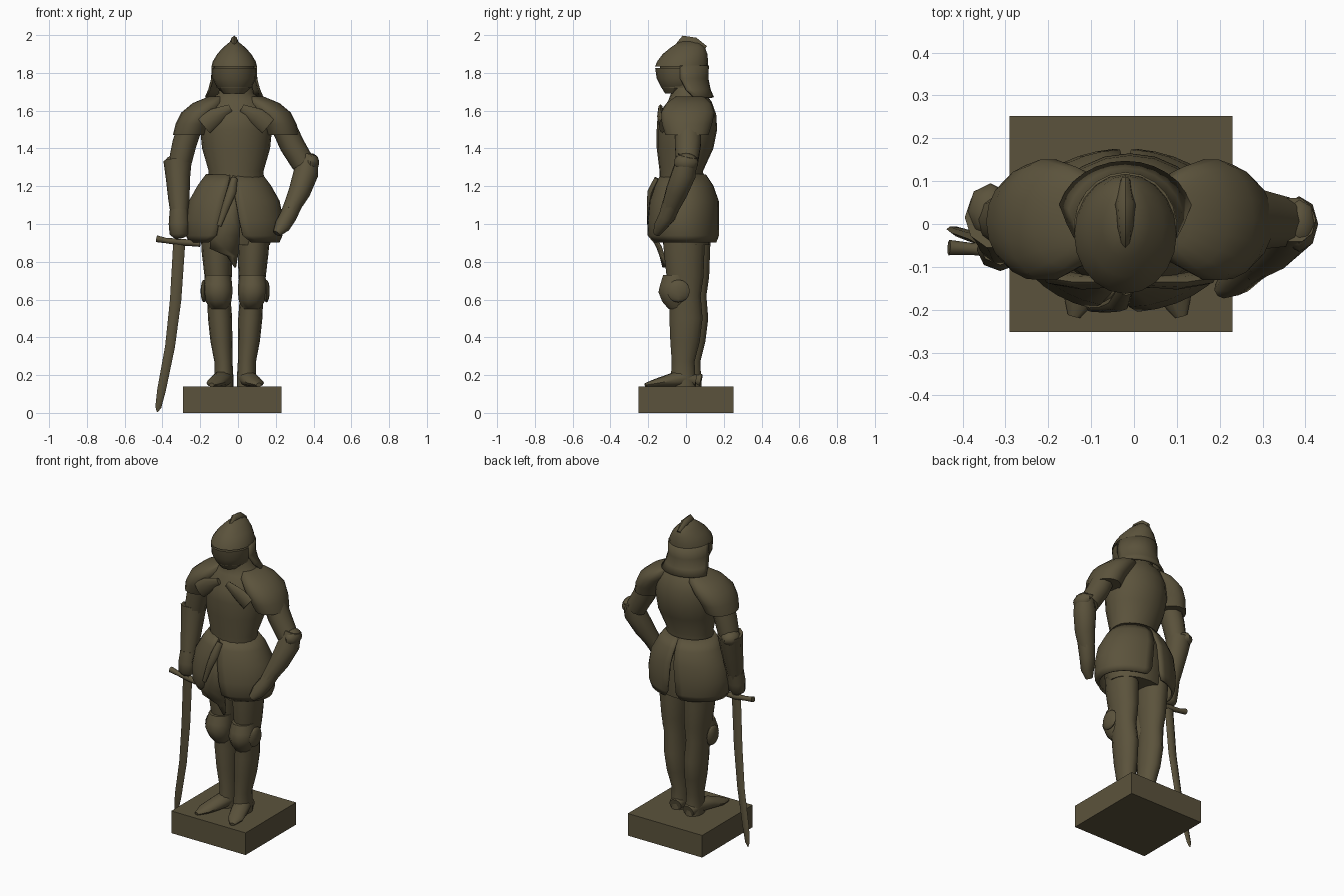
import bpy
import bmesh
from math import cos, sin, pi, radians
from mathutils import Vector

default_cube = bpy.data.objects.get("Cube")
if default_cube:
    bpy.data.objects.remove(default_cube, do_unlink=True)

# Single aged bronze colour
bronze = bpy.data.materials.new("aged_bronze")
bronze.use_nodes = True
bronze.diffuse_color = (.105, .086, .045, 1)
bronze.node_tree.nodes["Principled BSDF"].inputs["Base Color"].default_value = bronze.diffuse_color

X_AXIS, Y_AXIS, Z_AXIS = Vector((1, 0, 0)), Vector((0, 1, 0)), Vector((0, 0, 1))
SIDES = (("left", 1), ("right", -1))


def finish(name, bm, angle=50):
    bmesh.ops.recalc_face_normals(bm, faces=bm.faces)
    mesh = bpy.data.meshes.new(name)
    bm.to_mesh(mesh)
    bm.free()
    mesh.materials.append(bronze)
    obj = bpy.data.objects.new(name, mesh)
    bpy.context.collection.objects.link(obj)
    bpy.ops.object.select_all(action="DESELECT")
    obj.select_set(True)
    bpy.context.view_layer.objects.active = obj
    bpy.ops.object.shade_smooth_by_angle(angle=radians(angle))
    return obj


def skin(bm, loops, closed):
    """Bridge successive vertex loops with quads."""
    count = len(loops[0])
    for low, high in zip(loops, loops[1:]):
        for i in range(count if closed else count - 1):
            j = (i + 1) % count
            bm.faces.new((low[i], low[j], high[j], high[i]))


def stack(name, rings, sides=16, mid=-.01):
    """Horizontal ellipses: z, x, y, half width, half depth."""
    bm = bmesh.new()
    loops = []
    for z, x, y, rx, ry in rings:
        angles = [2 * pi * i / sides for i in range(sides)]
        loops.append([bm.verts.new((mid + x + rx * cos(a), y + ry * sin(a), z)) for a in angles])
    skin(bm, loops, True)
    bm.faces.new(loops[0])
    bm.faces.new(loops[-1])
    return finish(name, bm)


def sweep(name, rings, sides=10, ref=Y_AXIS):
    """Ellipses square to a path: x, y, z, width, thickness towards ref."""
    bm = bmesh.new()
    points = [Vector(r[:3]) for r in rings]
    loops = []
    for i, ring in enumerate(rings):
        ahead = points[min(i + 1, len(points) - 1)] - points[max(i - 1, 0)]
        ahead.normalize()
        u = ref.cross(ahead).normalized()
        v = ahead.cross(u)
        angles = [2 * pi * k / sides for k in range(sides)]
        loops.append([bm.verts.new(points[i] + u * ring[3] * cos(a) + v * ring[4] * sin(a)) for a in angles])
    skin(bm, loops, True)
    bm.faces.new(loops[0])
    bm.faces.new(loops[-1])
    return finish(name, bm)


def shell(name, rings, mid, steps=12, thickness=.012):
    """Open curved plate: z, y, half width, half depth, start and end angle."""
    bm = bmesh.new()
    loops = []
    for z, y, rx, ry, start, end in rings:
        angles = [radians(start + (end - start) * i / steps) for i in range(steps + 1)]
        loops.append([bm.verts.new((mid + rx * cos(a), y + ry * sin(a), z)) for a in angles])
    skin(bm, loops, False)
    obj = finish(name, bm)
    solid = obj.modifiers.new("thickness", "SOLIDIFY")
    solid.thickness = thickness
    solid.offset = 0
    return obj


def ball(name, centre, size, segments=12):
    bm = bmesh.new()
    bmesh.ops.create_uvsphere(bm, u_segments=segments, v_segments=8, radius=1)
    bmesh.ops.scale(bm, vec=size, verts=bm.verts)
    bmesh.ops.translate(bm, vec=centre, verts=bm.verts)
    return finish(name, bm)


# Plinth
bm = bmesh.new()
bmesh.ops.create_cube(bm, size=1)
bmesh.ops.scale(bm, vec=(.52, .505, .14), verts=bm.verts)
bmesh.ops.translate(bm, vec=(-.03, 0, .07), verts=bm.verts)
finish("plinth", bm, 30)

# Breastplate and neck
stack("breastplate", [
    (1.2, 0, -.02, .15, .12), (1.28, 0, -.025, .145, .115), (1.4, 0, -.005, .18, .15),
    (1.5, 0, .005, .19, .16), (1.58, 0, .005, .185, .155), (1.65, 0, .02, .15, .115),
    (1.69, 0, .01, .095, .09), (1.78, 0, -.01, .075, .08)], 20)

# Helmet: skull, visor below the eye slit, core behind it, flared neck guard
HEAD = -.02
stack("helmet_skull", [
    (1.835, 0, -.023, .12, .14), (1.86, 0, -.018, .114, .135), (1.9, 0, -.005, .09, .118),
    (1.935, 0, .01, .058, .09), (1.965, 0, .015, .022, .05)], 20, HEAD)
stack("helmet_core", [(1.72, 0, -.015, .095, .115), (1.86, 0, -.015, .108, .125)], 20, HEAD)
stack("visor", [
    (1.69, 0, -.035, .06, .075), (1.73, 0, -.03, .095, .105), (1.77, 0, -.028, .115, .127),
    (1.825, 0, -.025, .117, .138)], 20, HEAD)
shell("neck_guard", [
    (1.84, -.01, .115, .125, -10, 190), (1.77, -.01, .117, .123, -10, 190),
    (1.71, .0, .132, .125, 0, 180), (1.67, .01, .155, .132, 15, 165)], HEAD)
sweep("helmet_crest", [
    (HEAD, -.05, 1.935, .012, .015), (HEAD, -.01, 1.965, .018, .033),
    (HEAD, .045, 1.96, .024, .028), (HEAD, .1, 1.925, .012, .02)], 8, Z_AXIS)

# Shoulder capes with chest flaps
for label, s in SIDES:
    stack(label + "_pauldron", [
        (1.47, s * .245, .005, .09, .115), (1.53, s * .225, .005, .095, .135),
        (1.59, s * .19, .01, .1, .143), (1.64, s * .14, .015, .09, .12),
        (1.675, s * .095, .02, .05, .075)], 18)
    sweep(label + "_chest_flap", [
        (s * .17 - .01, -.125, 1.52, .05, .018), (s * .11 - .01, -.135, 1.57, .045, .018),
        (s * .03 - .01, -.135, 1.615, .02, .012)], 8)

# Skirt plates, parted at front and back
for label, s in SIDES:
    front = -94 if s > 0 else -98
    rows = [(1.26, -.015, .145, .115, 0), (1.2, -.01, .19, .15, 2), (1.12, -.01, .235, .178, 6),
            (1.02, -.015, .255, .185, 10), (.94, -.015, .25, .185, 14), (.905, -.01, .235, .17, 26)]
    plates = []
    for z, y, rx, ry, gap in rows:
        near, far = front + s * gap, 90 - s * gap * .5
        plates.append((z, y, rx, ry, near, far if s > 0 else far - 360))
    shell(label + "_skirt_plate", plates, -.02, 16)

# Mail under the skirt and the hanging front cloth
stack("mail_skirt", [(1.22, 0, -.01, .15, .12), (1.05, 0, -.01, .2, .15), (.89, 0, .005, .18, .125)])
bm = bmesh.new()
cloth = [(1.2, -.04, -.01, -.15), (1.05, -.09, .015, -.18), (.94, -.145, .01, -.175),
         (.87, -.15, .005, -.14), (.83, -.06, 0, -.125), (.77, -.02, -.01, -.11)]
rows = []
for z, left, right, y in cloth:
    middle = (left + right) / 2
    rows.append([bm.verts.new(p) for p in ((left, y, z), (middle, y - .015, z), (right, y, z))])
skin(bm, rows, False)
fold = finish("front_cloth", bm).modifiers.new("thickness", "SOLIDIFY")
fold.thickness = .015
sweep("sash", [(-.02, -.15, 1.24, .018, .018), (-.035, -.185, 1.17, .026, .02),
               (-.065, -.195, 1.09, .02, .012), (-.1, -.195, .99, .012, .01)], 8)

# Legs, knee guards and pointed shoes
for label, s in SIDES:
    back = -.015 * s
    stack(label + "_leg", [
        (z, s * x, y + back, rx, ry) for z, x, y, rx, ry in (
            (.98, .1, .005, .085, .115), (.85, .095, .005, .082, .11), (.72, .09, .01, .072, .1),
            (.62, .087, .01, .062, .085), (.5, .08, .015, .064, .09), (.38, .073, .01, .058, .08),
            (.27, .062, 0, .048, .062), (.2, .06, 0, .05, .066), (.14, .06, 0, .05, .07))], 14, -.015)
    stack(label + "_knee_guard", [
        (.73, s * .09, -.03 + back, .068, .08), (.68, s * .092, -.045 + back, .076, .08),
        (.64, s * .092, -.05 + back, .078, .085), (.59, s * .088, -.04 + back, .068, .075),
        (.55, s * .085, -.03 + back, .045, .05)], 10, -.015)
    ball(label + "_knee_wing", (s * .165 - .015, -.025 + back, .645), (.018, .06, .06), 8)
    toe = s * .125 - .015
    sweep(label + "_shoe", [
        (s * .055 - .015, .065 + back, .17, .04, .035), (s * .06 - .015, .0 + back, .185, .052, .05),
        (s * .085 - .015, -.09, .17, .052, .035), (toe - s * .015, -.16, .158, .045, .022),
        (toe, -.215, .148, .015, .01)], 10, Z_AXIS)

# Left arm bent to the hip
sweep("left_upper_arm", [(.235, .01, 1.53, .065, .075), (.285, .01, 1.42, .066, .072),
                         (.345, .005, 1.32, .062, .06)])
sweep("left_forearm", [(.375, .01, 1.36, .05, .055), (.36, -.01, 1.27, .066, .066),
                       (.325, -.05, 1.17, .058, .06), (.275, -.09, 1.07, .042, .045)])
sweep("left_gauntlet", [(.295, -.075, 1.11, .048, .05), (.265, -.1, 1.04, .045, .045),
                        (.235, -.135, .99, .042, .035), (.205, -.155, .95, .022, .02)], 8)
ball("left_elbow_guard", (.385, 0, 1.325), (.045, .065, .05), 8)

# Right arm hanging to the sword
sweep("right_upper_arm", [(-.25, .01, 1.53, .065, .075), (-.285, .01, 1.42, .064, .07),
                          (-.31, .01, 1.31, .06, .06)])
sweep("right_forearm", [(-.32, .015, 1.335, .075, .075), (-.318, 0, 1.25, .065, .068),
                        (-.313, -.03, 1.13, .056, .056), (-.31, -.055, 1.02, .042, .045)])
ball("right_elbow_guard", (-.335, .03, 1.32), (.055, .065, .045), 8)
sweep("right_gauntlet", [(-.312, -.045, 1.07, .05, .052), (-.312, -.06, 1.0, .055, .05),
                         (-.312, -.065, .945, .05, .045), (-.31, -.065, .925, .025, .025)], 8)

# Sword
sweep("sword_guard", [(-.432, -.055, .922, .018, .018), (-.38, -.058, .912, .014, .014),
                      (-.31, -.06, .905, .018, .02), (-.2, -.075, .895, .016, .014)], 8)
sweep("sword_blade", [(-.31, -.06, .92, .032, .014), (-.33, -.05, .6, .03, .013),
                      (-.36, -.035, .35, .026, .012), (-.405, -.02, .12, .023, .01),
                      (-.422, -.012, .03, .016, .007), (-.427, -.01, .005, .003, .003)], 6)
